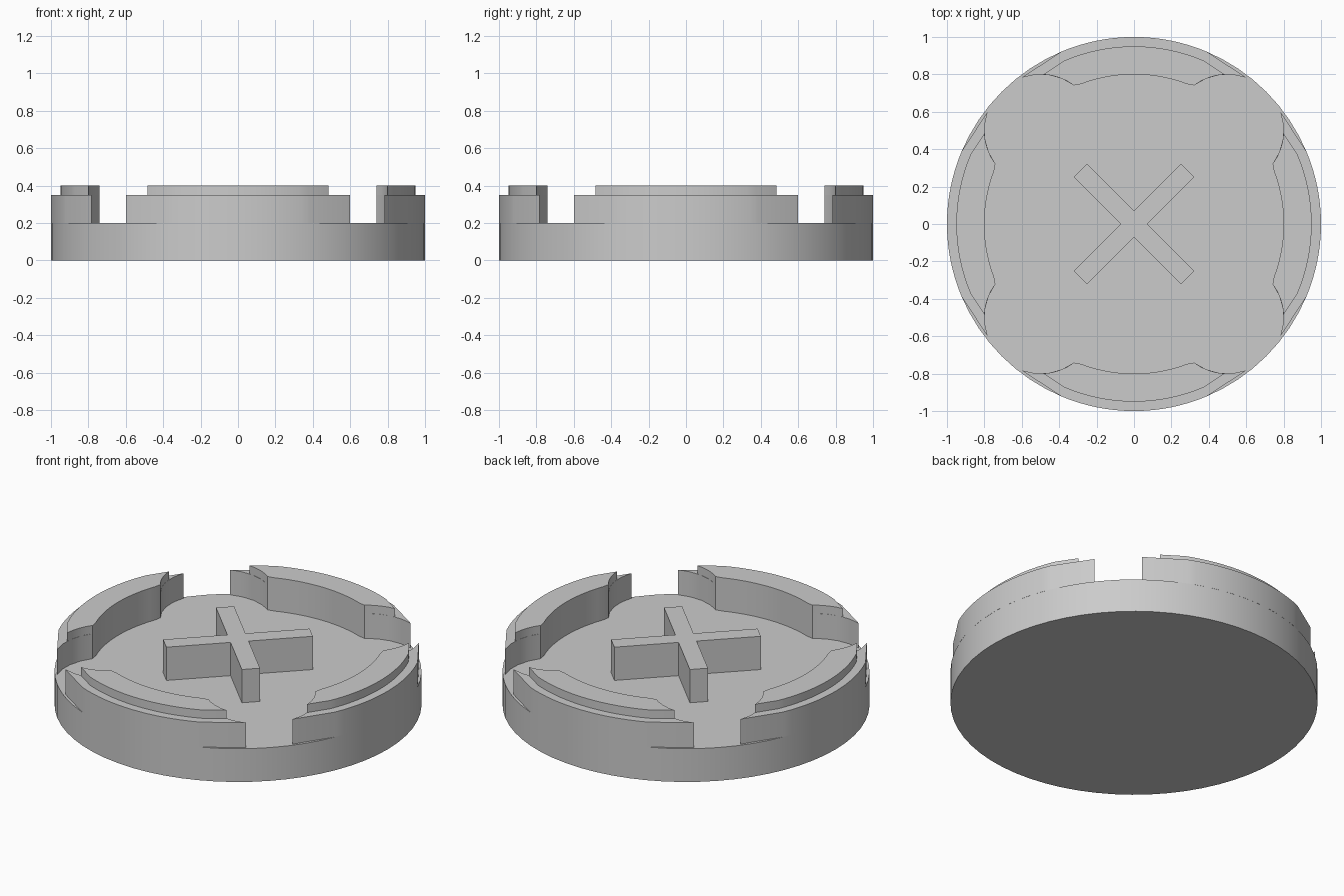
import bpy
import bmesh
from math import radians, sin, cos, pi

cube = bpy.data.objects.get("Cube")
if cube:
    bpy.data.objects.remove(cube)

grey = bpy.data.materials.new("plain grey")
grey.use_nodes = True
grey.diffuse_color = (0.6, 0.6, 0.6, 1)
grey.node_tree.nodes["Principled BSDF"].inputs["Base Color"].default_value = (0.6, 0.6, 0.6, 1)

FLOOR, RIM, TOP = 0.2, 0.35, 0.4


def arc(radius, start, end, steps, centre=(0, 0)):
    """Points along an arc, angles in degrees."""
    angles = [radians(start + (end - start) * i / steps) for i in range(steps + 1)]
    return [(centre[0] + radius * cos(a), centre[1] + radius * sin(a)) for a in angles]


def extrude(name, outline, low, high, turn=0):
    """Upright prism from a counter-clockwise outline, turned about z."""
    bm = bmesh.new()
    face = bm.faces.new([bm.verts.new((x, y, low)) for x, y in outline])
    result = bmesh.ops.extrude_face_region(bm, geom=[face])
    moved = [g for g in result["geom"] if isinstance(g, bmesh.types.BMVert)]
    bmesh.ops.translate(bm, verts=moved, vec=(0, 0, high - low))
    bmesh.ops.recalc_face_normals(bm, faces=bm.faces)
    mesh = bpy.data.meshes.new(name)
    bm.to_mesh(mesh)
    bm.free()
    mesh.materials.append(grey)
    obj = bpy.data.objects.new(name, mesh)
    bpy.context.collection.objects.link(obj)
    obj.rotation_euler.z = turn
    bpy.ops.object.select_all(action="DESELECT")
    obj.select_set(True)
    bpy.context.view_layer.objects.active = obj
    bpy.ops.object.shade_smooth_by_angle(angle=radians(15))
    return obj


def segment(outer_radius, outer_angle, corner_angle):
    """Curved wall outline: outer arc, scooped ends and inner arc."""
    scoop = arc(0.3, corner_angle, 126.5, 4, (0.5, 0.5))
    mirrored = [(-x, y) for x, y in scoop]
    outer = arc(outer_radius, outer_angle, 180 - outer_angle, 16)
    inner = arc(0.8, 113.6, 66.4, 16)[1:-1]
    return outer + mirrored + inner + scoop[::-1]


# Round base
extrude("base", arc(1, 0, 354.375, 63), 0, FLOOR)

# Four wall segments, each with a narrower raised lip
for i, side in enumerate(("back", "left", "front", "right")):
    turn = -i * pi / 2
    extrude(side + "_wall", segment(1, 67, 70.5), FLOOR, RIM, turn)
    extrude(side + "_lip", segment(0.95, 67, 93), RIM, TOP, turn)

# Diagonal cross in the middle
half, reach = 0.05, 0.405
cross = []
for i in range(4):
    c, s = cos(i * pi / 2), sin(i * pi / 2)
    for x, y in ((reach, -half), (reach, half), (half, half)):
        cross.append((x * c - y * s, x * s + y * c))
extrude("centre_cross", cross, FLOOR, TOP, pi / 4)
